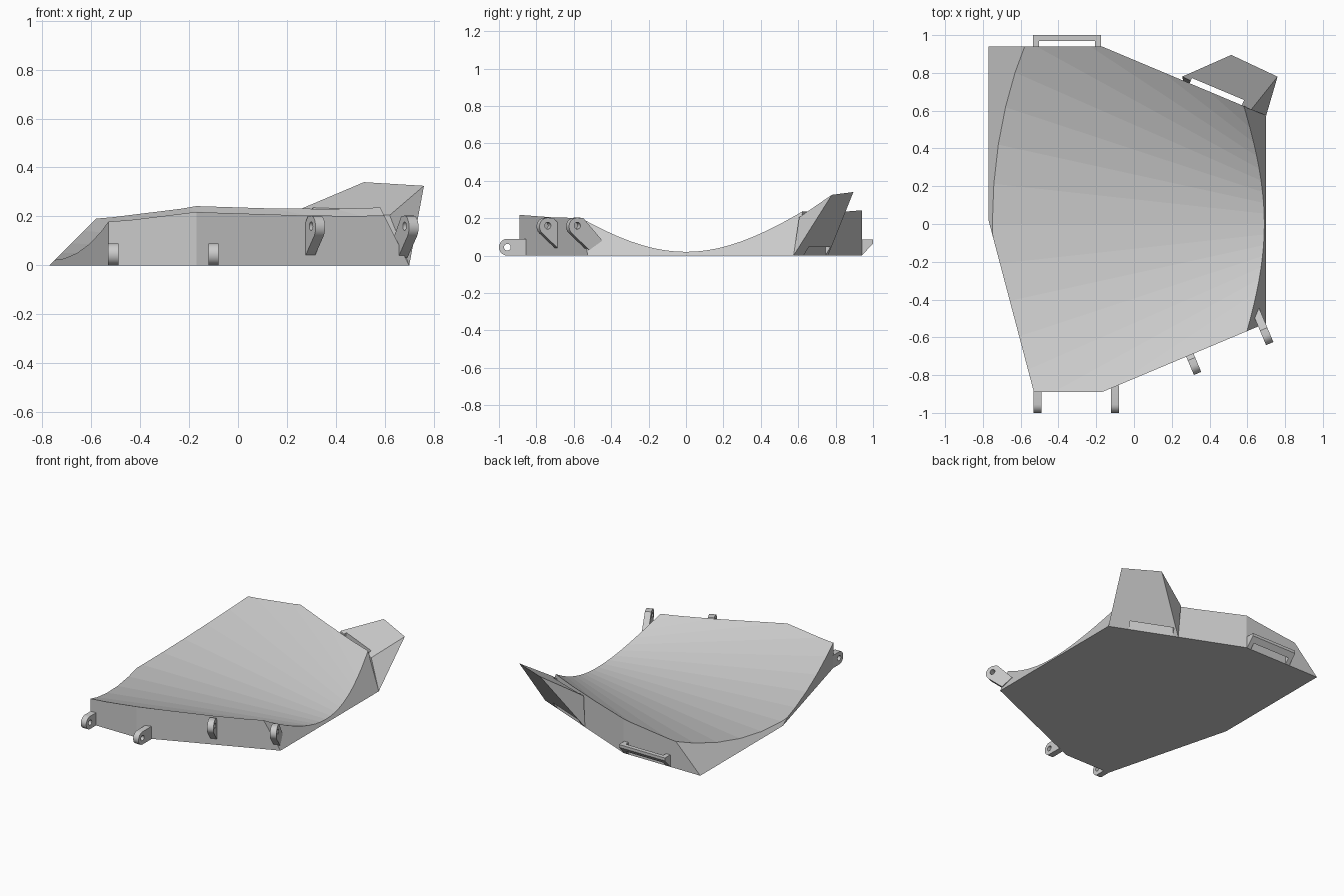
import bpy, bmesh
from math import radians, sin, cos, atan2
from mathutils import Vector, Matrix

cube = bpy.data.objects.get("Cube")
if cube:
    bpy.data.objects.remove(cube, do_unlink=True)

grey = bpy.data.materials.new("plain grey")
grey.use_nodes = True
grey.diffuse_color = (0.6, 0.6, 0.6, 1)
grey.node_tree.nodes["Principled BSDF"].inputs["Base Color"].default_value = (0.6, 0.6, 0.6, 1)


def finish(name, bm):
    bmesh.ops.recalc_face_normals(bm, faces=bm.faces)
    mesh = bpy.data.meshes.new(name)
    bm.to_mesh(mesh)
    bm.free()
    mesh.materials.append(grey)
    ob = bpy.data.objects.new(name, mesh)
    bpy.context.collection.objects.link(ob)
    return ob


def prism(name, profile, width, matrix):
    """Extrude a (u, z) outline across its width, then place it."""
    bm = bmesh.new()
    face = bm.faces.new([bm.verts.new((u, -width / 2, z)) for u, z in profile])
    new = bmesh.ops.extrude_face_region(bm, geom=[face])["geom"]
    moved = [v for v in new if isinstance(v, bmesh.types.BMVert)]
    bmesh.ops.translate(bm, verts=moved, vec=(0, width, 0))
    bm.transform(matrix)
    return finish(name, bm)


def cut(ob, cutter):
    cutter.hide_render = True
    mod = ob.modifiers.new("cut", "BOOLEAN")
    mod.object = cutter
    mod.solver = "EXACT"
    bpy.context.view_layer.objects.active = ob
    bpy.ops.object.modifier_apply(modifier=mod.name)
    bpy.data.objects.remove(cutter, do_unlink=True)


def outward(x, y, direction):
    """Frame whose u axis points along the given horizontal direction."""
    return Matrix.Translation((x, y, 0)) @ Matrix.Rotation(atan2(direction[1], direction[0]), 4, "Z")


def box_profile(u0, u1, z0, z1):
    return [(u0, z0), (u1, z0), (u1, z1), (u0, z1)]


# Dished body: a conical trough of straight strips, trimmed by the side walls
bm = bmesh.new()
rows = []
for i in range(-12, 13):
    slope = i * 0.0375
    row = []
    for x in (-0.9, 0.8):
        spread = 3.5 - 2.93 * x
        y = slope * spread
        row.append((bm.verts.new((x, y, 0)), bm.verts.new((x, y, 0.02 + slope * y))))
    rows.append(row)
for (a, b), (c, d) in zip(rows, rows[1:]):
    bm.faces.new((a[1], b[1], d[1], c[1]))
    bm.faces.new((a[0], c[0], d[0], b[0]))
    bm.faces.new((a[0], a[1], c[1], c[0]))
    bm.faces.new((b[0], d[0], d[1], b[1]))
for a, b in (rows[0], rows[-1]):
    bm.faces.new((a[0], b[0], b[1], a[1]))

BACK_LEFT = Vector((0.42, 1, 0)).normalized()
FRONT_LEFT = Vector((0.42, -1, 0)).normalized()
walls = [
    ((0, 0.94, 0), (0, 1, 0)),
    ((0, -0.89, 0), (0, -1, 0)),
    ((-0.17, 0.94, 0), BACK_LEFT),
    ((-0.17, -0.89, 0), FRONT_LEFT),
    ((0.70, 0, 0), (1, 0, 0.5)),
    ((-0.77, 0, 0), (-1, 0, 1)),
    ((-0.765, 0, 0), (-0.89, -0.235, 0)),
]
for point, normal in walls:
    geom = bm.verts[:] + bm.edges[:] + bm.faces[:]
    bmesh.ops.bisect_plane(bm, geom=geom, plane_co=point, plane_no=normal, clear_outer=True)
    rim = [e for e in bm.edges if e.is_boundary]
    bmesh.ops.edgeloop_fill(bm, edges=rim)
flat = [e for e in bm.edges if len(e.link_faces) == 2
        and all(f.normal.z < -0.99 or f.calc_center_median().z < 0.0001 for f in e.link_faces)]
bmesh.ops.dissolve_edges(bm, edges=flat, use_verts=False)
finish("dished_body", bm)

# Flared wing on the back left wall, with a slot beside the wall
bm = bmesh.new()
for co in ((0.26, 0.759, 0), (0.70, 0.575, 0), (0.76, 0.78, 0.325),
           (0.515, 0.895, 0.34), (0.255, 0.78, 0.23), (0.62, 0.605, 0.205)):
    bm.verts.new(co)
bmesh.ops.convex_hull(bm, input=bm.verts[:])
bmesh.ops.dissolve_limit(bm, angle_limit=radians(1), verts=bm.verts[:], edges=bm.edges[:])
wing = finish("flared_wing", bm)
cut(wing, prism("wing_slot", box_profile(-0.03, 0.03, -0.1, 0.5), 0.30,
                outward(0.433, 0.687, BACK_LEFT)))

# Slotted handle on the back wall
handle = prism("back_handle", [(-0.01, 0), (0, 0), (0.06, 0.065), (0.06, 0.085), (-0.01, 0.085)],
               0.36, outward(-0.355, 0.94, (0, 1)))
cut(handle, prism("handle_slot", box_profile(-0.03, 0.03, -0.1, 0.2), 0.295,
                  outward(-0.355, 0.94, (0, 1))))


# Hinge lugs with round eyes
def arc(radius, z, start, end, steps):
    angles = [radians(start + (end - start) * i / steps) for i in range(steps + 1)]
    return [(radius * cos(a), z + radius * sin(a)) for a in angles]


def lug(name, profile, eye_z, place):
    ob = prism(name, profile, 0.042, place)
    cut(ob, prism("eye", arc(0.018, eye_z, 0, 345, 23), 0.2, place))
    bpy.ops.object.select_all(action="DESELECT")
    ob.select_set(True)
    bpy.context.view_layer.objects.active = ob
    bpy.ops.object.shade_smooth_by_angle(angle=radians(30))


straight = arc(0.045, 0.045, -90, 90, 12) + [(-0.10, 0.09), (-0.10, 0)]
for side, x in (("right", -0.51), ("middle", -0.10)):
    lug("front_lug_" + side, straight, 0.045, outward(x, -0.955, (0, -1)))

angled = arc(0.048, 0.155, -45, 90, 10) + [(-0.035, 0.2), (-0.145, 0.08), (-0.07, 0.03)]
for side, x, y in (("inner", 0.318, -0.747), ("outer", 0.70, -0.589)):
    lug("angled_lug_" + side, angled, 0.16, outward(x, y, FRONT_LEFT))
